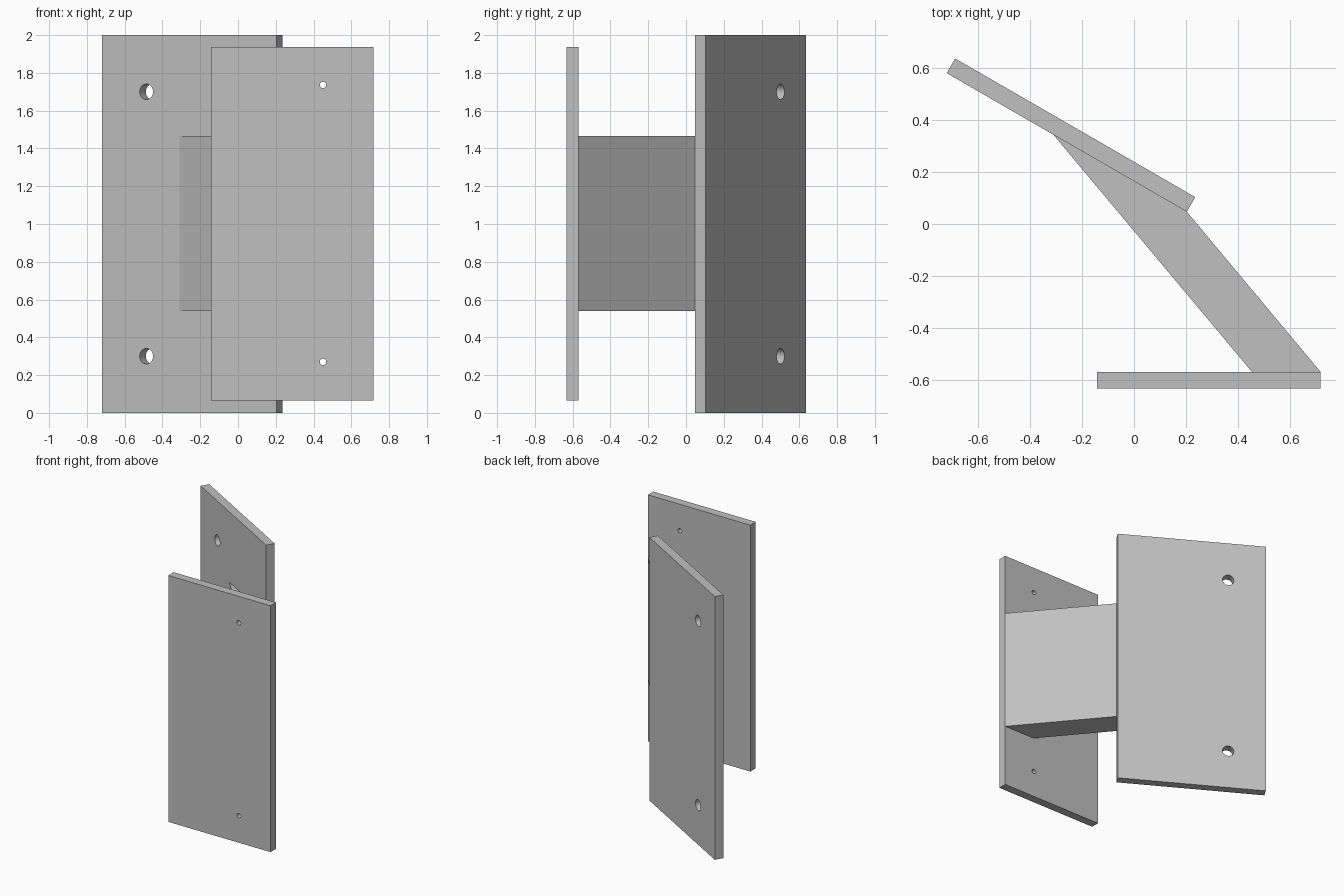
import bpy, bmesh
from math import radians
from mathutils import Matrix, Vector

cube = bpy.data.objects.get("Cube")
if cube:
    bpy.data.objects.remove(cube, do_unlink=True)

grey = bpy.data.materials.new("plain grey")
grey.use_nodes = True
colour = (0.53, 0.53, 0.53, 1)
grey.diffuse_color = colour
grey.node_tree.nodes["Principled BSDF"].inputs["Base Color"].default_value = colour


def prism(name, outline, bottom, top):
    """Extrude a plan outline upwards."""
    bm = bmesh.new()
    face = bm.faces.new([bm.verts.new((x, y, bottom)) for x, y in outline])
    new = bmesh.ops.extrude_face_region(bm, geom=[face])["geom"]
    verts = [v for v in new if isinstance(v, bmesh.types.BMVert)]
    bmesh.ops.translate(bm, verts=verts, vec=(0, 0, top - bottom))
    bmesh.ops.recalc_face_normals(bm, faces=bm.faces)
    mesh = bpy.data.meshes.new(name)
    bm.to_mesh(mesh)
    bm.free()
    mesh.materials.append(grey)
    obj = bpy.data.objects.new(name, mesh)
    bpy.context.collection.objects.link(obj)
    return obj


def drill(obj, x, y, heights, radius, angle=0):
    """Cut round holes through a plate, square to its face."""
    turn = Matrix.Rotation(angle, 4, "Z") @ Matrix.Rotation(radians(90), 4, "X")
    for z in heights:
        bpy.ops.mesh.primitive_cylinder_add(vertices=48, radius=radius, depth=0.3)
        cutter = bpy.context.object
        cutter.name = "hole_cutter"
        cutter.hide_render = True
        cutter.data.materials.append(grey)
        cutter.data.transform(Matrix.Translation((x, y, z)) @ turn)
        mod = obj.modifiers.new("hole", "BOOLEAN")
        mod.operation = "DIFFERENCE"
        mod.solver = "EXACT"
        mod.object = cutter
        bpy.context.view_layer.objects.active = obj
        bpy.ops.object.modifier_apply(modifier=mod.name)
        bpy.data.objects.remove(cutter, do_unlink=True)
    bpy.ops.object.select_all(action="DESELECT")
    obj.select_set(True)
    bpy.ops.object.shade_smooth_by_angle(angle=radians(30))


thick = 0.065

# Angled rear plate
tilt = radians(-30)
spin = Matrix.Rotation(tilt, 2)
start = Vector((-0.72, 0.58))
length = 1.066
corners = [(0, 0), (length, 0), (length, thick), (0, thick)]
rear = prism("rear_plate", [start + spin @ Vector(c) for c in corners], 0, 2)
hole = start + spin @ Vector((0.271, thick / 2))
drill(rear, hole.x, hole.y, (0.3, 1.7), 0.041, tilt)

# Upright front plate
left, right, front = -0.143, 0.717, -0.633
back = front + thick
front_plate = prism("front_plate", [(left, front), (right, front), (right, back), (left, back)], 0.065, 1.937)
drill(front_plate, 0.45, front, (0.27, 1.736), 0.017)

# Slanted block joining the plates
inner = start + spin @ Vector((length, 0))
outer = start + spin @ Vector((0.473, 0))
prism("connecting_block", [(0.453, back), (right, back), inner, outer], 0.54, 1.466)
